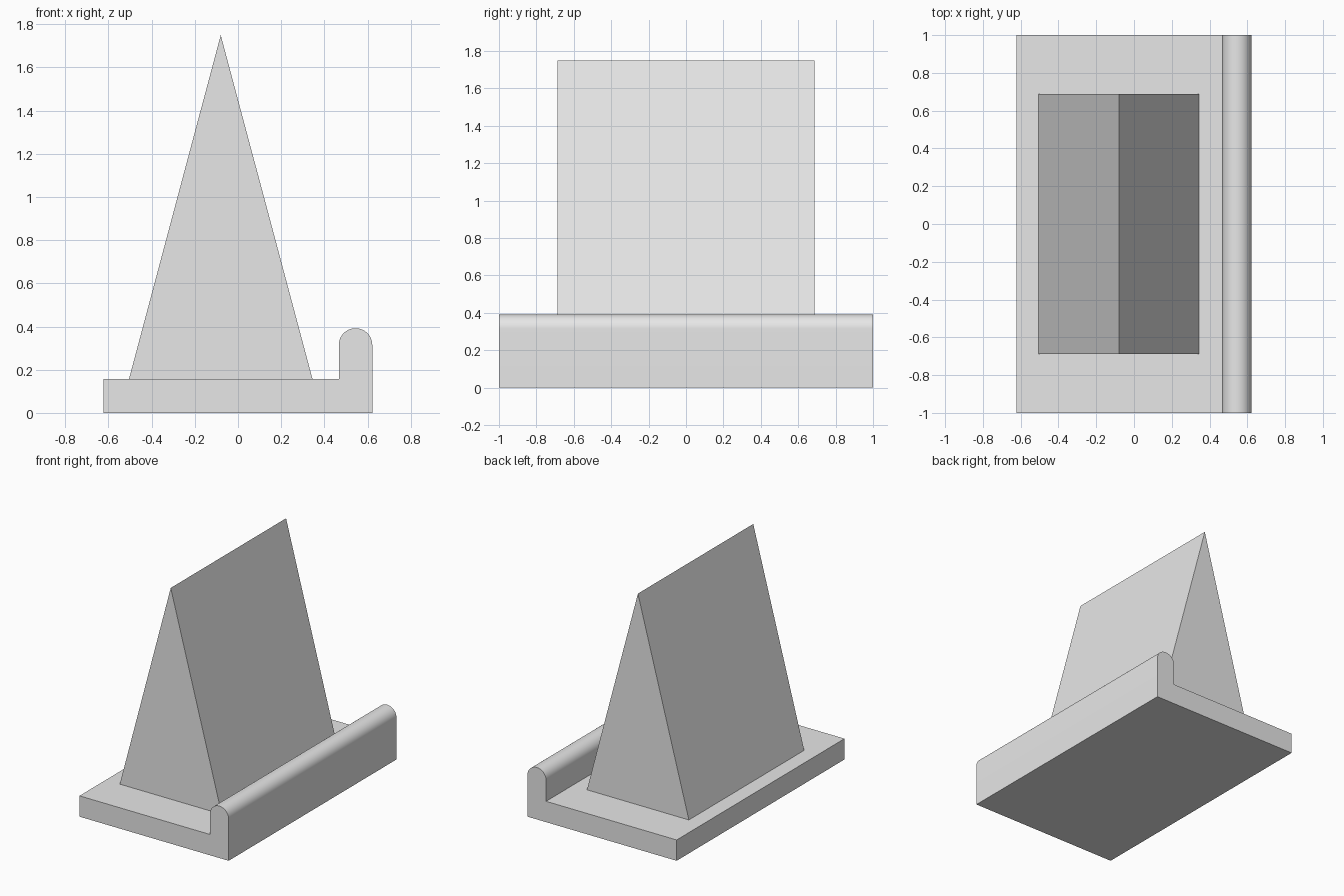
import bpy
import bmesh
import math

cube = bpy.data.objects.get("Cube")
if cube:
    bpy.data.objects.remove(cube, do_unlink=True)

# Single light grey material
grey = bpy.data.materials.new("light_grey")
grey.use_nodes = True
colour = (0.8, 0.8, 0.8, 1)
grey.diffuse_color = colour
grey.node_tree.nodes["Principled BSDF"].inputs["Base Color"].default_value = colour


def extrude_profile(name, profile, half_depth):
    """Extrude an x-z outline symmetrically along y."""
    bm = bmesh.new()
    face = bm.faces.new([bm.verts.new((x, -half_depth, z)) for x, z in profile])
    extruded = bmesh.ops.extrude_face_region(bm, geom=[face], use_keep_orig=True)
    verts = [v for v in extruded["geom"] if isinstance(v, bmesh.types.BMVert)]
    bmesh.ops.translate(bm, verts=verts, vec=(0, 2 * half_depth, 0))
    bmesh.ops.recalc_face_normals(bm, faces=bm.faces)
    mesh = bpy.data.meshes.new(name)
    bm.to_mesh(mesh)
    bm.free()
    mesh.materials.append(grey)
    obj = bpy.data.objects.new(name, mesh)
    bpy.context.collection.objects.link(obj)
    return obj


# Base plate with a round-topped lip along its left edge
side, plate_top, radius, lip_top = 0.622, 0.157, 0.0775, 0.392
lip_x, arc_z, steps = side - radius, lip_top - radius, 32
arc = [(lip_x + radius * math.cos(math.pi * i / steps),
        arc_z + radius * math.sin(math.pi * i / steps)) for i in range(steps + 1)]
base = extrude_profile(
    "base_with_lip",
    [(-side, 0), (side, 0)] + arc + [(lip_x - radius, plate_top), (-side, plate_top)],
    1.0)

bpy.ops.object.select_all(action="DESELECT")
base.select_set(True)
bpy.context.view_layer.objects.active = base
bpy.ops.object.shade_smooth_by_angle(angle=math.radians(30))

# Triangular wedge standing on the plate
extrude_profile("wedge",
                [(-0.505, plate_top), (0.345, plate_top), (-0.08, 1.75)], 0.687)
